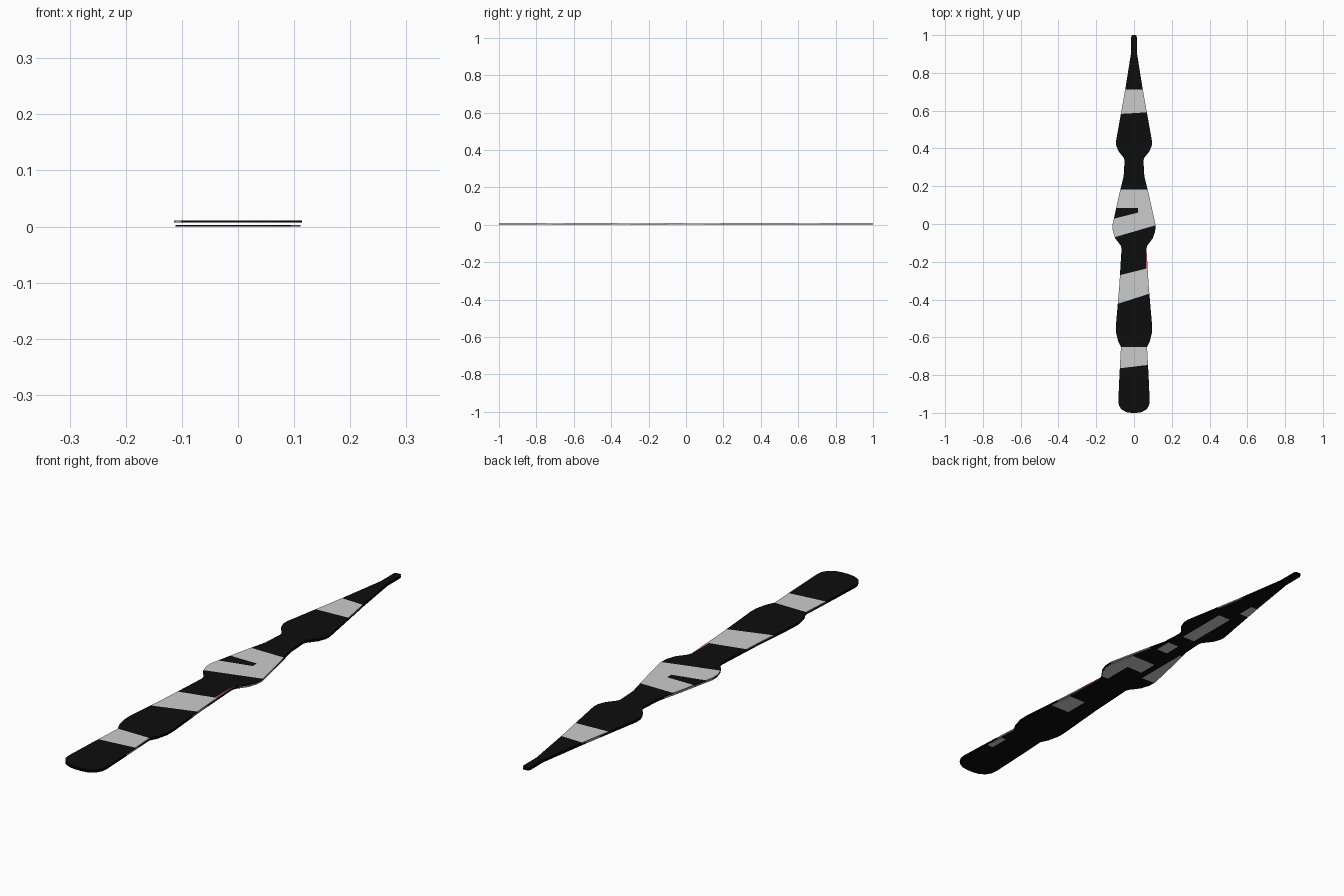
import bpy, bmesh, math
from mathutils import Vector

if "Cube" in bpy.data.objects:
    bpy.data.objects.remove(bpy.data.objects["Cube"])

def material(name, rgb):
    m = bpy.data.materials.new(name)
    m.diffuse_color = (*rgb, 1)
    m.use_nodes = True
    m.node_tree.nodes["Principled BSDF"].inputs["Base Color"].default_value = m.diffuse_color
    return m

MATS = [material("black", (0.004, 0.004, 0.004)),
        material("pale grey", (0.6, 0.6, 0.6)),
        material("pink", (0.6, 0.12, 0.28))]

# half outline: (half width, y) from the narrow tip to the round end
HALF = [(0.011, 1.0), (0.015, 0.99), (0.015, 0.91), (0.045, 0.72), (0.07, 0.58),
        (0.095, 0.44), (0.094, 0.415), (0.082, 0.385), (0.054, 0.35), (0.05, 0.335),
        (0.055, 0.25), (0.08, 0.15), (0.114, -0.005), (0.112, -0.04),
        (0.1, -0.075), (0.07, -0.115), (0.066, -0.13), (0.078, -0.33), (0.096, -0.54),
        (0.095, -0.575), (0.084, -0.62), (0.069, -0.65), (0.077, -0.8),
        (0.083, -0.935), (0.08, -0.96), (0.066, -0.982), (0.04, -0.996), (0.015, -1.0)]

def slab(name, z0, z1, lines, xs, rule, scale=1.0):
    """Flat plate of the outline, cut along lines (y at x=0, slope) and x values."""
    bm = bmesh.new()
    pts = [(-w, y) for w, y in HALF] + [(w, y) for w, y in reversed(HALF)]
    f = bm.faces.new([bm.verts.new((x * scale, y, z0)) for x, y in pts])
    r = bmesh.ops.extrude_face_region(bm, geom=[f])
    for v in r["geom"]:
        if isinstance(v, bmesh.types.BMVert):
            v.co.z = z1
    planes = [(Vector((0, y, 0)), Vector((-s, 1, 0)).normalized()) for y, s in lines]
    planes += [(Vector((x, 0, 0)), Vector((1, 0, 0))) for x in xs]
    # split at each neck too, so the pieces are simple shapes
    planes += [(Vector((0, y, 0)), Vector((0, 1, 0))) for y in (0.335, -0.13, -0.65)]
    for co, no in planes:
        bmesh.ops.bisect_plane(bm, geom=bm.verts[:] + bm.edges[:] + bm.faces[:],
                               plane_co=co, plane_no=no, dist=1e-6)
    bmesh.ops.recalc_face_normals(bm, faces=bm.faces[:])
    for f in bm.faces:
        c = f.calc_center_median()
        f.material_index = rule(c.x, c.y)
    me = bpy.data.meshes.new(name)
    bm.to_mesh(me)
    bm.free()
    for m in MATS:
        me.materials.append(m)
    ob = bpy.data.objects.new(name, me)
    bpy.context.collection.objects.link(ob)
    return ob

# slanted pale stripes on the upper plate: ((top y, slope), (bottom y, slope))
STRIPES = [((0.712, -0.03), (0.587, 0.06)), ((0.183, 0.0), (-0.04, 0.29)),
           ((-0.252, 0.25), (-0.395, 0.32)), ((-0.65, 0.0), (-0.755, 0.12))]
NOTCH = ((0.086, 0.0), (0.055, 0.25))
EDGE = 0.064

def between(x, y, band):
    (a, s), (b, t) = band
    return b + t * x < y < a + s * x

def top_rule(x, y):
    if between(x, y, NOTCH) and x < 0.022:
        return 0
    if x > EDGE and -0.32 < y < -0.12 and not any(between(x, y, b) for b in STRIPES):
        return 2
    return int(any(between(x, y, b) for b in STRIPES))

slab("upper_plate", 0.007, 0.011, [l for b in STRIPES + [NOTCH] for l in b],
     [0.022, EDGE], top_rule)

# pale patches on the lower plate: x0, x1, y0, y1
PATCHES = [(0.05, 0.12, -0.1, 0.1), (-0.12, -0.05, -0.01, 0.22), (-0.02, 0.035, 0.34, 0.56),
           (0.0, 0.05, 0.2, 0.27), (0.0, 0.12, -0.4, -0.3), (-0.1, -0.02, 0.62, 0.69),
           (0.05, 0.12, -0.8, -0.72), (-0.02, 0.05, 0.02, 0.1)]

def under_rule(x, y):
    return int(any(a < x < b and c < y < d for a, b, c, d in PATCHES))

slab("lower_plate", 0.0, 0.003, [(y, 0) for p in PATCHES for y in p[2:]],
     sorted({x for p in PATCHES for x in p[:2]}), under_rule, 0.98)
